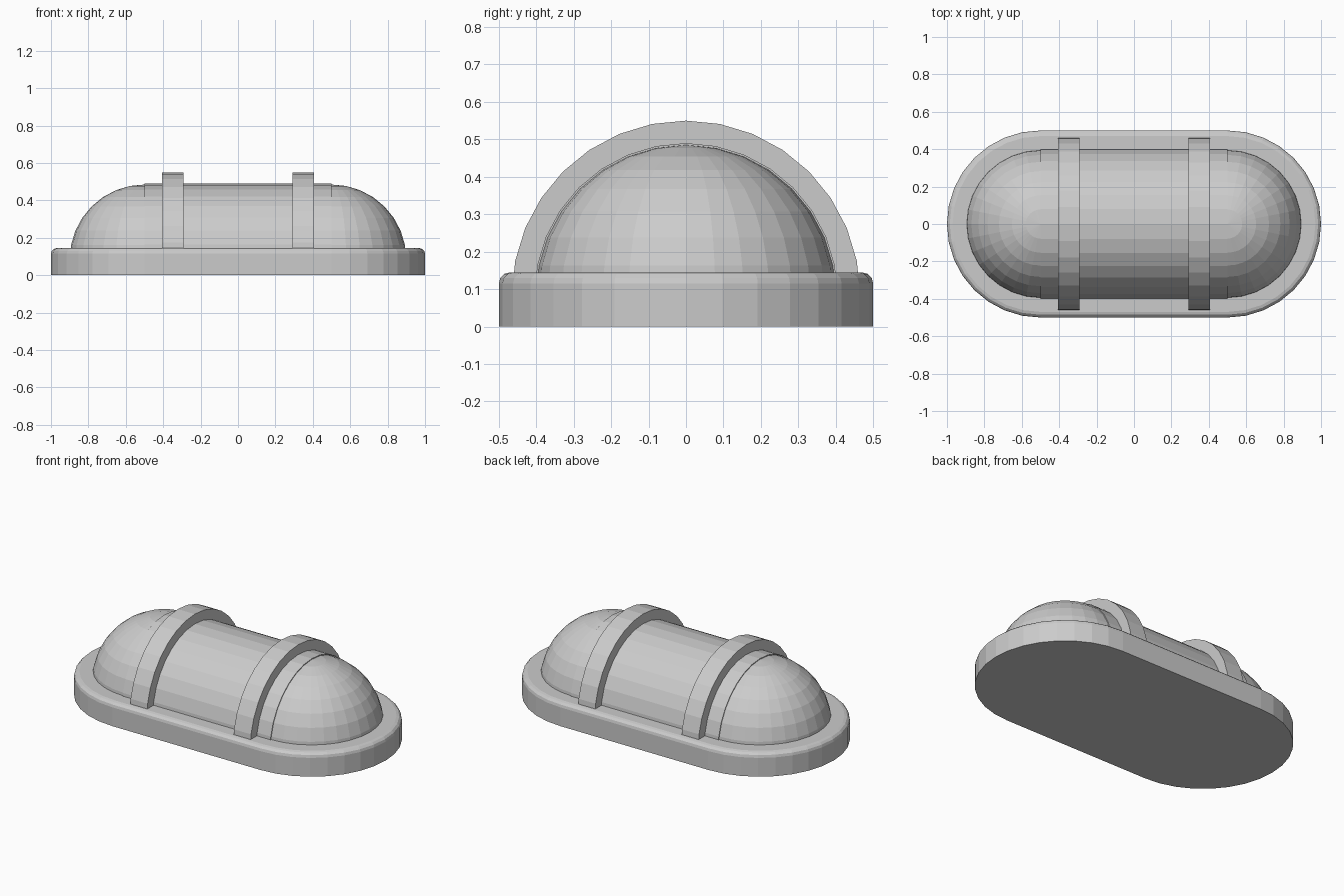
import bpy, bmesh, math
from mathutils import Vector

if "Cube" in bpy.data.objects:
    bpy.data.objects.remove(bpy.data.objects["Cube"])

AXIS_Z = 0.085      # height of the dome axis, hidden inside the base
STEP = math.pi / 16  # 32 sides per full circle


def arc(r, a0, n):
    return [(r * math.cos(a0 + i * STEP), r * math.sin(a0 + i * STEP)) for i in range(n + 1)]


def finish(bm, name):
    bmesh.ops.recalc_face_normals(bm, faces=bm.faces)
    me = bpy.data.meshes.new(name)
    bm.to_mesh(me)
    bm.free()
    ob = bpy.data.objects.new(name, me)
    bpy.context.collection.objects.link(ob)
    return ob


def prism(name, points, direction):
    """Extrude a closed outline of 3D points along a direction."""
    bm = bmesh.new()
    face = bm.faces.new([bm.verts.new(p) for p in points])
    ext = bmesh.ops.extrude_face_region(bm, geom=[face], use_keep_orig=True)
    top = [v for v in ext["geom"] if isinstance(v, bmesh.types.BMVert)]
    bmesh.ops.translate(bm, vec=Vector(direction), verts=top)
    return finish(bm, name)


# Base plate: stadium outline with a rounded upper rim
outline = [(x + 0.5, y, 0) for x, y in arc(0.5, -math.pi / 2, 16)]
outline += [(x - 0.5, y, 0) for x, y in arc(0.5, math.pi / 2, 16)]
base = prism("base_plate", outline, (0, 0, 0.145))
bm = bmesh.new()
bm.from_mesh(base.data)
rim = [e for e in bm.edges if all(v.co.z > 0.14 for v in e.verts)]
bmesh.ops.bevel(bm, geom=rim, offset=0.03, offset_type='OFFSET', segments=3,
                profile=0.5, affect='EDGES')
bm.to_mesh(base.data)
bm.free()

# Straight middle of the lamp cover
half = [(-0.5, y, z + AXIS_Z) for y, z in arc(0.405, 0, 16)]
prism("cover_middle", half, (1, 0, 0))

# Rounded cover ends and guard straps, mirrored left and right
for side, s in (("left", -1), ("right", 1)):
    bm = bmesh.new()
    bmesh.ops.create_uvsphere(bm, u_segments=32, v_segments=16, radius=0.4)
    bmesh.ops.delete(bm, geom=[v for v in bm.verts if v.co.z < -0.001 or v.co.x * s < -0.001],
                     context='VERTS')
    bmesh.ops.translate(bm, vec=(0.5 * s, 0, AXIS_Z), verts=bm.verts)
    end = finish(bm, f"cover_end_{side}")

    ring = arc(0.465, 0, 16) + arc(0.4, 0, 16)[::-1]
    x0 = 0.35 * s - 0.0575
    prism(f"guard_strap_{side}", [(x0, y, z + AXIS_Z) for y, z in ring], (0.115, 0, 0))
